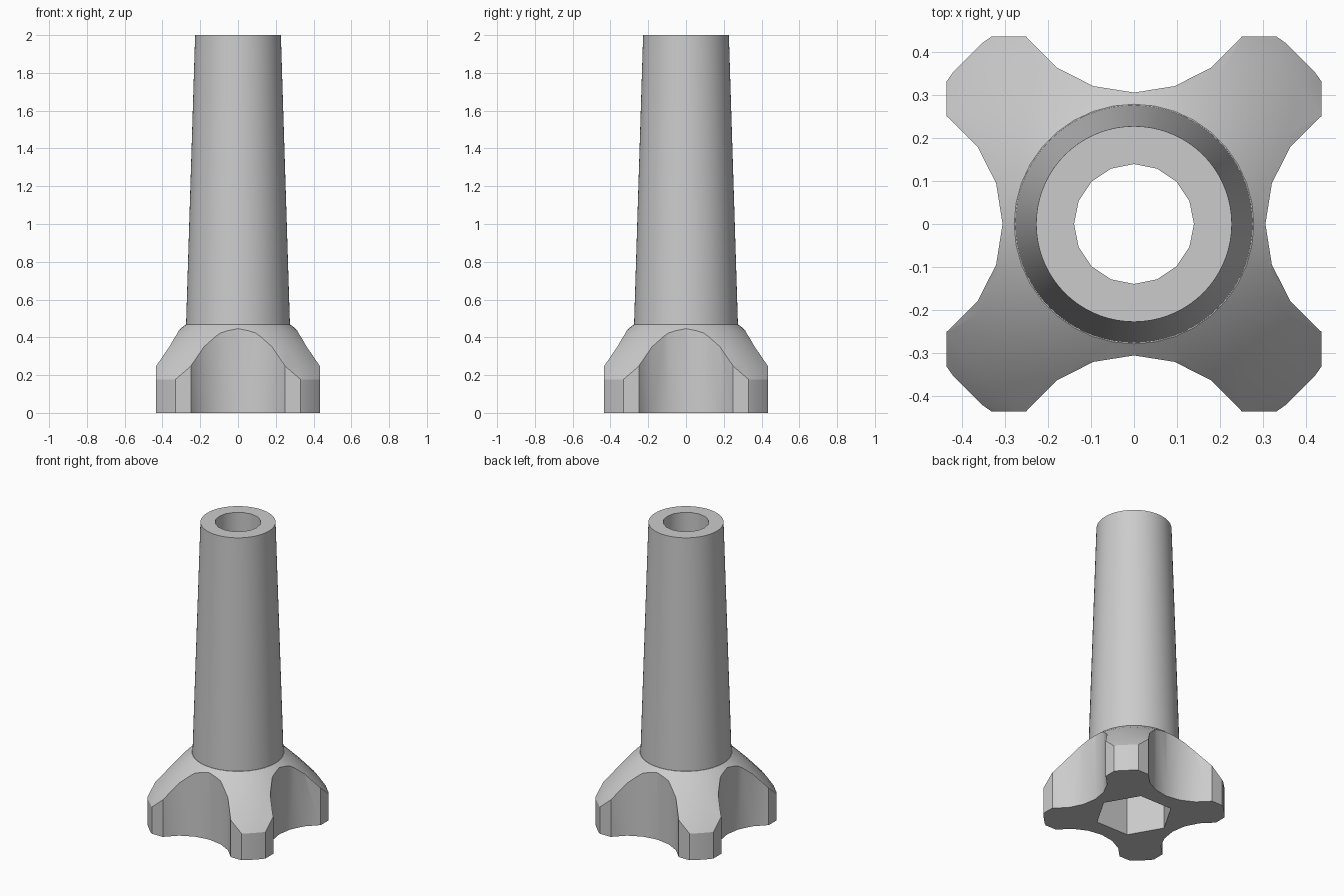
import bpy, bmesh
from math import pi, cos, sin, radians

if "Cube" in bpy.data.objects:
    bpy.data.objects.remove(bpy.data.objects["Cube"])

grey = bpy.data.materials.new("plain_grey")
grey.use_nodes = True
grey.diffuse_color = (0.6, 0.6, 0.6, 1)
grey.node_tree.nodes["Principled BSDF"].inputs["Base Color"].default_value = (0.6, 0.6, 0.6, 1)


def lathe(name, profile, sides, centre=(0, 0), turn=0.0):
    """Closed solid made of stacked rings (radius, height)."""
    bm = bmesh.new()
    rings = []
    for r, z in profile:
        rings.append([bm.verts.new((centre[0] + r * cos(turn + 2 * pi * i / sides),
                                    centre[1] + r * sin(turn + 2 * pi * i / sides), z))
                      for i in range(sides)])
    for low, high in zip(rings, rings[1:]):
        for i in range(sides):
            j = (i + 1) % sides
            bm.faces.new((low[i], low[j], high[j], high[i]))
    bm.faces.new(rings[0][::-1])
    bm.faces.new(rings[-1])
    mesh = bpy.data.meshes.new(name)
    bm.to_mesh(mesh)
    bm.free()
    obj = bpy.data.objects.new(name, mesh)
    bpy.context.collection.objects.link(obj)
    mesh.materials.append(grey)
    return obj


def cut(target, cutter, operation="DIFFERENCE"):
    """Apply a boolean and discard its cutter."""
    mod = target.modifiers.new("cut", "BOOLEAN")
    mod.operation, mod.solver, mod.object = operation, "EXACT", cutter
    bpy.context.view_layer.objects.active = target
    bpy.ops.object.modifier_apply(modifier=mod.name)
    bpy.data.objects.remove(cutter)


def bore():
    return lathe("bore_cutter", [(0.139, -0.2), (0.139, 2.2)], 16)


# Domed base, squared off at the sides
base = lathe("base", [(0.548, 0), (0.548, 0.178), (0.503, 0.245), (0.407, 0.35),
                      (0.334, 0.423), (0.278, 0.467)], 36)
half = 0.435 * 2 ** 0.5
cut(base, lathe("square_cutter", [(half, -0.1), (half, 0.7)], 4, turn=pi / 4), "INTERSECT")

# Four scalloped finger grips between the lobes
for x, y in ((1, 0), (0, 1), (-1, 0), (0, -1)):
    cut(base, lathe("scallop_cutter", [(0.306, -0.1), (0.306, 0.7)], 20,
                    centre=(0.611 * x, 0.611 * y)))

# Hexagonal pocket underneath and central bore
cut(base, lathe("pocket_cutter", [(0.237, -0.1), (0.237, 0.32)], 6))
cut(base, bore())

# Tapered hollow shaft
shaft = lathe("shaft", [(0.276, 0.44), (0.275, 0.467), (0.227, 2)], 72)
cut(shaft, bore())

# Smooth shading with sharp edges kept
for obj in (base, shaft):
    bpy.ops.object.select_all(action="DESELECT")
    obj.select_set(True)
    bpy.context.view_layer.objects.active = obj
    bpy.ops.object.shade_smooth_by_angle(angle=radians(30))
